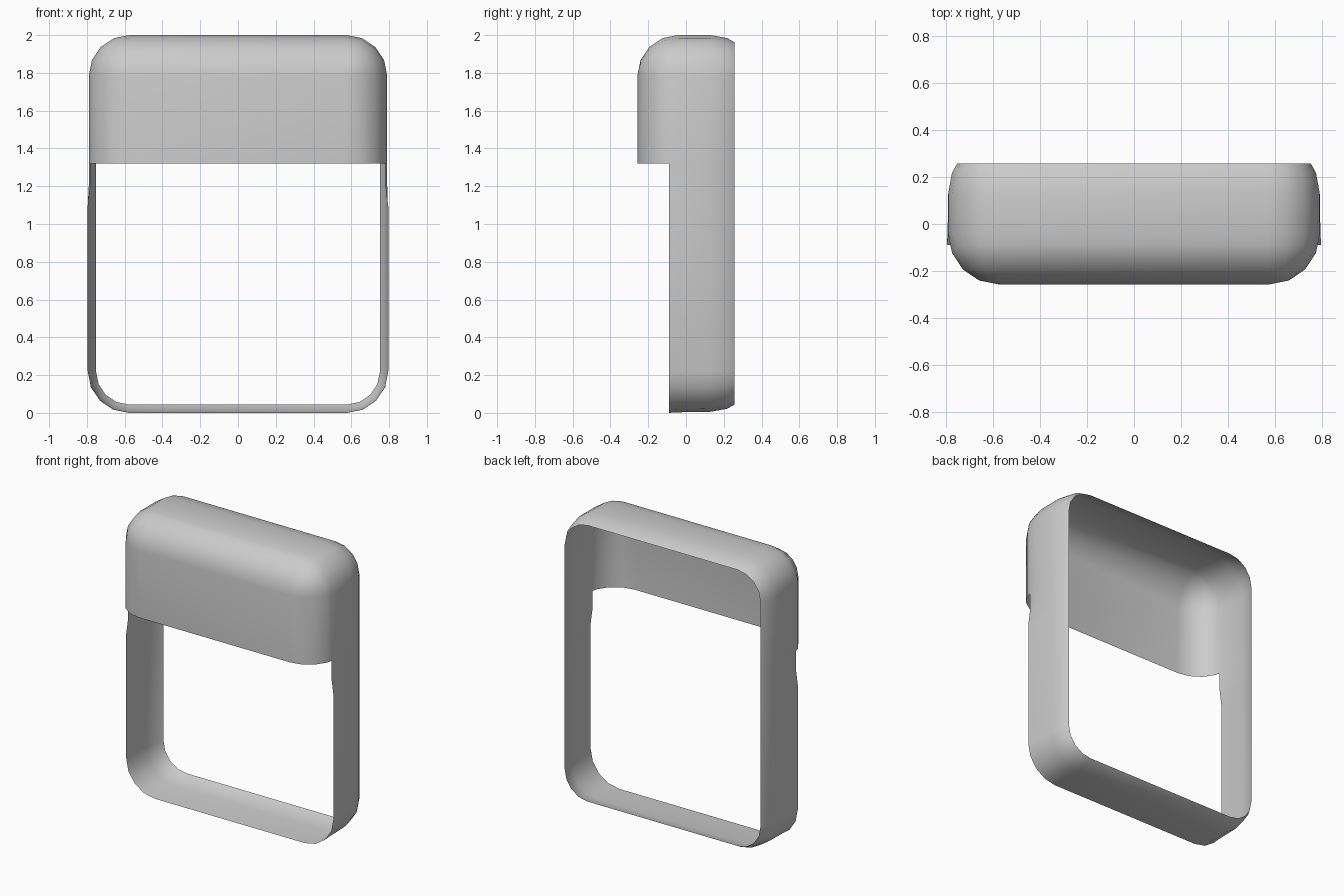
import bpy, bmesh
from math import sin, cos, pi

if "Cube" in bpy.data.objects:
    bpy.data.objects.remove(bpy.data.objects["Cube"])

R = 0.215            # corner radius of the shell
CX = 0.575           # x of the corner centres
Z_LOW, Z_TOP = 0.221, 2 - R
LIP = 1.32           # lower edge of the front hood
CUT = -0.09          # front edge of the lower band
N = 4                # segments per rounded corner

# Depth stations (y, inset), back opening to front face
stations = [(0.257, 0.038), (0.218, 0.016), (0.13, 0.0), (-0.042, 0.0), (CUT, 0.009)]
stations += [(-0.042 - R * sin(a), R * (1 - cos(a)))
             for a in (i * pi / 8 for i in range(1, 5))]
FLARE = {3: -0.003, 4: -0.006}   # the lower band widens slightly to the front

# Half outline: bottom middle, up the right side, top middle
# Entries: corner centre x, centre z, direction x, direction z, is_lower
half = []
for i in range(N + 1):
    a = -pi / 2 + i * pi / 2 / N
    half.append((CX, Z_LOW, cos(a), sin(a), True))
for z, low in ((1.09, True), (1.2, False), (LIP, False)):
    half.append((CX, z, 1, 0, low))
for i in range(N + 1):
    a = i * pi / 2 / N
    half.append((CX, Z_TOP, cos(a), sin(a), False))
outline = half + [(-x, z, -dx, dz, low) for x, z, dx, dz, low in reversed(half)]

bm = bmesh.new()
rings = []
for k, (y, inset) in enumerate(stations):
    ring = []
    for x, z, dx, dz, low in outline:
        r = R - (FLARE.get(k, inset) if low else inset)
        ring.append(bm.verts.new((x + dx * r, y, z + dz * r)))
    rings.append(ring)

# Frame band all round, plus the hood's curved edge above the lip
count = len(outline)
for k in range(len(stations) - 1):
    for i in range(count):
        j = (i + 1) % count
        in_hood = min(outline[i][1], outline[j][1]) >= LIP - 1e-4
        if stations[k + 1][0] >= CUT - 1e-4 or in_hood:
            bm.faces.new((rings[k][i], rings[k][j], rings[k + 1][j], rings[k + 1][i]))

# Flat front of the hood
bm.faces.new([v for v, o in zip(rings[-1], outline) if o[1] >= LIP - 1e-4])
bmesh.ops.remove_doubles(bm, verts=bm.verts, dist=1e-4)
bmesh.ops.delete(bm, geom=[v for v in bm.verts if not v.link_faces], context='VERTS')
bmesh.ops.recalc_face_normals(bm, faces=bm.faces)
front = min(bm.faces, key=lambda f: f.calc_center_median().y)
if front.normal.y > 0:
    bmesh.ops.reverse_faces(bm, faces=bm.faces)

mesh = bpy.data.meshes.new("hooded_frame")
bm.to_mesh(mesh)
bm.free()
obj = bpy.data.objects.new("hooded_frame", mesh)
bpy.context.collection.objects.link(obj)
mesh.shade_smooth()
